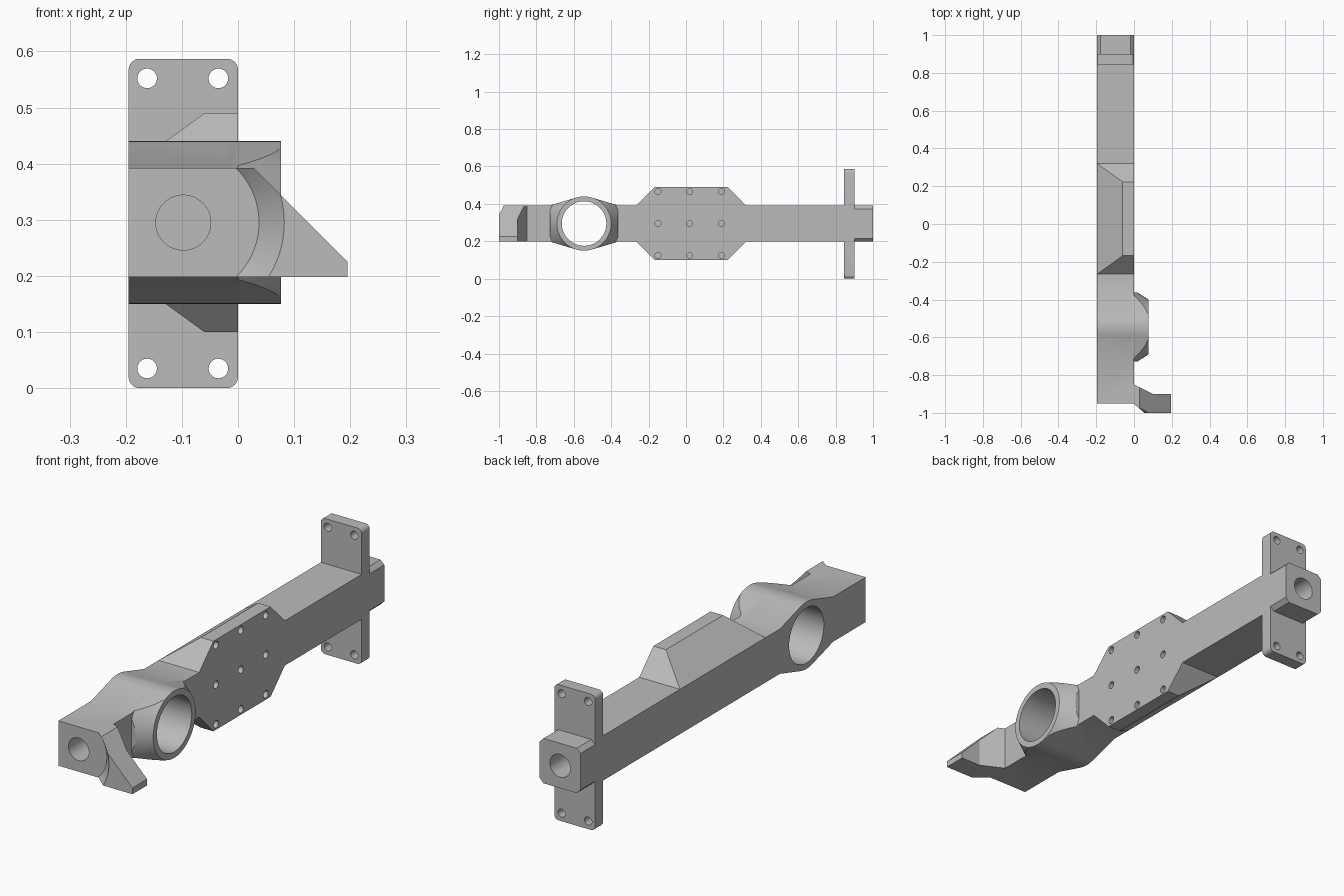
import bpy, bmesh
from math import sin, cos, pi

if "Cube" in bpy.data.objects:
    bpy.data.objects.remove(bpy.data.objects["Cube"], do_unlink=True)

grey = bpy.data.materials.new("plain grey")
grey.use_nodes = True
tone = (0.5, 0.5, 0.5, 1)
grey.diffuse_color = tone
grey.node_tree.nodes["Principled BSDF"].inputs["Base Color"].default_value = tone

# Shared dimensions
LEFT, RIGHT = -0.195, 0.0
LOW, HIGH = 0.198, 0.392
MID_X, MID_Z = -0.0975, 0.295
RING_Y = -0.545


def finish(name, bm):
    bmesh.ops.recalc_face_normals(bm, faces=bm.faces)
    mesh = bpy.data.meshes.new(name)
    bm.to_mesh(mesh)
    bm.free()
    mesh.materials.append(grey)
    ob = bpy.data.objects.new(name, mesh)
    bpy.context.collection.objects.link(ob)
    return ob


def hull(name, points):
    bm = bmesh.new()
    for p in points:
        bm.verts.new(p)
    out = bmesh.ops.convex_hull(bm, input=bm.verts)
    loose = {v for v in out["geom_interior"] + out["geom_unused"]
             if isinstance(v, bmesh.types.BMVert) and not v.link_faces}
    bmesh.ops.delete(bm, geom=list(loose), context="VERTS")
    bmesh.ops.dissolve_limit(bm, angle_limit=0.005, verts=bm.verts, edges=bm.edges)
    return finish(name, bm)


def rect(x0, x1, y0, y1, z):
    return [(x, y, z) for x in (x0, x1) for y in (y0, y1)]


def box(name, x0, x1, y0, y1, z0, z1):
    return hull(name, rect(x0, x1, y0, y1, z0) + rect(x0, x1, y0, y1, z1))


def ring(r, a, b, n=96):
    return [(a + r * cos(2 * pi * i / n), b + r * sin(2 * pi * i / n)) for i in range(n)]


def along_x(points, x):
    return [(x, y, z) for y, z in points]


def along_y(points, y):
    return [(x, y, z) for x, z in points]


def combine(target, other, operation):
    mod = target.modifiers.new("combine", "BOOLEAN")
    mod.object, mod.operation, mod.solver = other, operation, "EXACT"
    bpy.context.view_layer.objects.active = target
    bpy.ops.object.modifier_apply(modifier=mod.name)
    bpy.data.objects.remove(other, do_unlink=True)


# Main beam
arm = box("mounting_arm", LEFT, RIGHT, -0.95, 0.95, LOW, HIGH)

# Tapered pad for the side bolts
pad = []
for z_in, z_out in ((HIGH, 0.49), (LOW, 0.1)):
    pad += rect(LEFT, RIGHT, -0.265, 0.32, z_in)
    pad += rect(-0.06, RIGHT, -0.168, 0.223, z_out)
combine(arm, hull("bolt_pad", pad), "UNION")

# Round housing blended into the beam, with a conical collar
outline = ring(0.145, RING_Y, MID_Z)
outline += [(RING_Y + s * 0.182, z) for s in (-1, 1) for z in (LOW, HIGH)]
housing = hull("housing", along_x(outline, LEFT) + along_x(outline, RIGHT))
combine(arm, housing, "UNION")
collar = hull("collar", along_x(outline, -0.02) + along_x(outline, 0.077))
cone = hull("collar_cone", along_x(ring(0.208, RING_Y, MID_Z), -0.02)
            + along_x(ring(0.145, RING_Y, MID_Z), 0.077))
combine(collar, cone, "INTERSECT")
combine(arm, collar, "UNION")

# Front hook, sloped on top and relieved around the front hole
bm = bmesh.new()
profile = [(-0.02, -0.84), (0.1, -0.9), (0.195, -0.9), (0.195, -1), (-0.02, -1)]
base = bm.faces.new([bm.verts.new((x, y, LOW)) for x, y in profile])
grown = bmesh.ops.extrude_face_region(bm, geom=[base])["geom"]
bmesh.ops.translate(bm, vec=(0, 0, HIGH - LOW),
                    verts=[v for v in grown if isinstance(v, bmesh.types.BMVert)])
hook = finish("hook", bm)
slope = [(0.245, 0.175), (-0.022, 0.442), (0.245, 0.442)]
combine(hook, hull("slope_cutter", along_y(slope, -1.1) + along_y(slope, -0.7)), "DIFFERENCE")
relief = hull("relief_cutter", along_y(ring(0.135, MID_X, MID_Z), -0.95)
              + along_y(ring(0.225, MID_X, MID_Z), -1.05))
combine(hook, relief, "DIFFERENCE")
combine(arm, hook, "UNION")

# Rear flange with rounded corners
corners = []
for x in (LEFT + 0.02, RIGHT - 0.02):
    for z in (0.02, 0.567):
        corners += ring(0.02, x, z, 32)
combine(arm, hull("rear_flange", along_y(corners, 0.845) + along_y(corners, 0.9)), "UNION")

# Rear block with chamfered long edges
c = 0.018
block = []
for x, dx in ((LEFT, c), (RIGHT, -c)):
    for z, dz in ((LOW, c), (HIGH, -c)):
        block += [(x + dx, z), (x, z + dz)]
trim = box("trim_cutter", -0.3, 0.1, 0.9, 1.1, 0.1, 0.5)
combine(arm, trim, "DIFFERENCE")
combine(arm, hull("rear_block", along_y(block, 0.88) + along_y(block, 1)), "UNION")

# Bore through the housing
bore = ring(0.119, RING_Y, MID_Z)
combine(arm, hull("bore_cutter", along_x(bore, -0.3) + along_x(bore, 0.2)), "DIFFERENCE")

# Blind holes in both ends
for y0, y1 in ((-1.1, -0.8), (0.85, 1.1)):
    end = ring(0.049, MID_X, MID_Z, 48)
    combine(arm, hull("end_cutter", along_y(end, y0) + along_y(end, y1)), "DIFFERENCE")

# Bolt holes in the flange
for x in (-0.162, -0.035):
    for z in (0.035, 0.552):
        hole = ring(0.0175, x, z, 32)
        combine(arm, hull("flange_cutter", along_y(hole, 0.8) + along_y(hole, 0.95)), "DIFFERENCE")

# Bolt holes in the side pad
for y in (-0.15, 0.02, 0.19):
    for dz in (-0.171, 0, 0.171):
        hole = ring(0.016, y, MID_Z + dz, 32)
        combine(arm, hull("pad_cutter", along_x(hole, -0.05) + along_x(hole, 0.05)), "DIFFERENCE")

# Smooth the round surfaces, keep edges sharp
bpy.ops.object.select_all(action="DESELECT")
arm.select_set(True)
bpy.context.view_layer.objects.active = arm
bpy.ops.object.shade_smooth_by_angle(angle=pi / 9)
